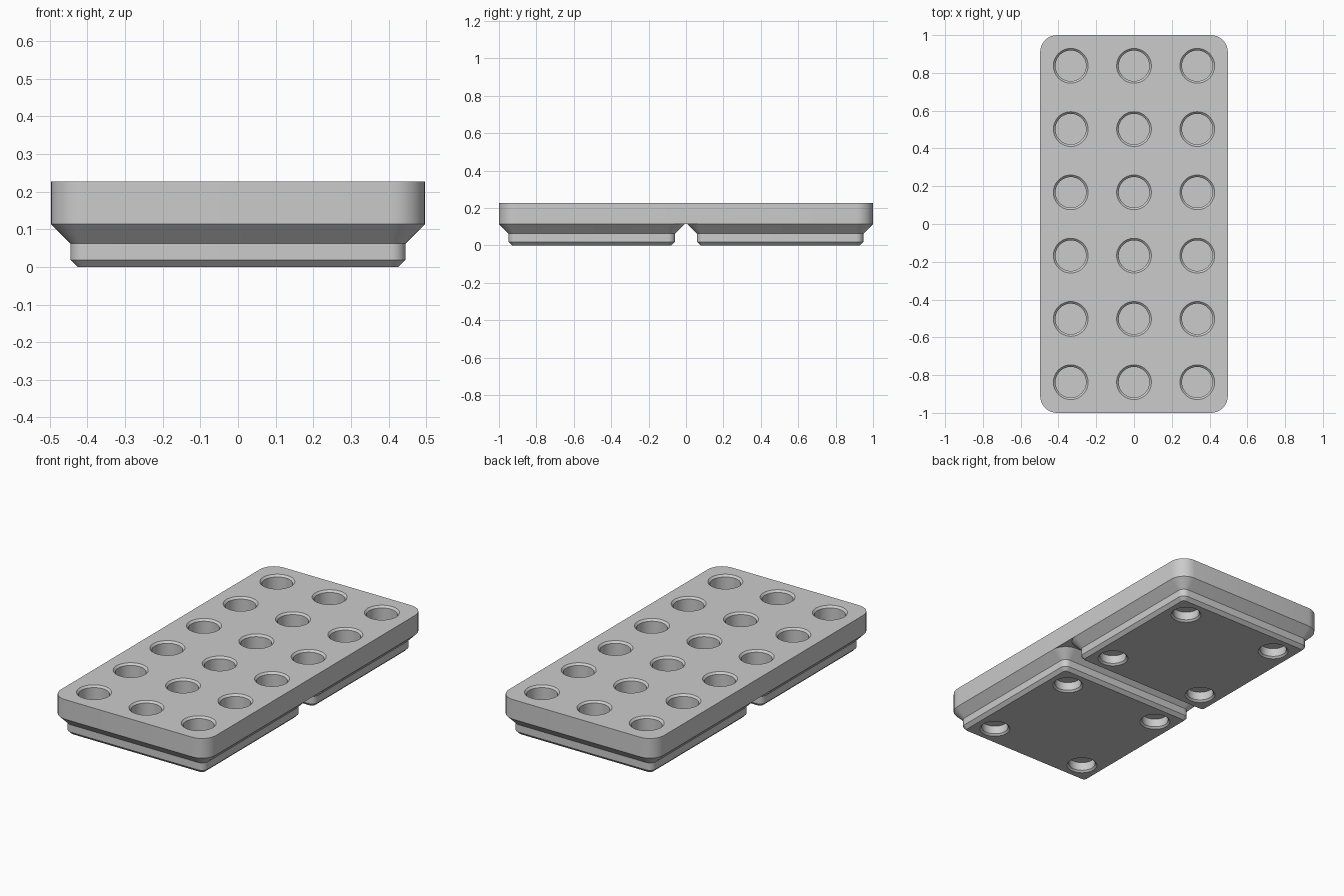
import bpy, bmesh
from math import cos, sin, pi, radians

cube = bpy.data.objects.get("Cube")
if cube:
    bpy.data.objects.remove(cube, do_unlink=True)

grey = bpy.data.materials.new("plain grey")
grey.use_nodes = True
colour = (0.6, 0.6, 0.6, 1)
grey.diffuse_color = colour
grey.node_tree.nodes["Principled BSDF"].inputs["Base Color"].default_value = colour


def rounded_rect(hx, hy, r, steps=8):
    """Outline of a rectangle with rounded corners."""
    pts = []
    for quarter, (sx, sy) in enumerate([(1, 1), (-1, 1), (-1, -1), (1, -1)]):
        for i in range(steps + 1):
            a = pi / 2 * (quarter + i / steps)
            pts.append((sx * (hx - r) + r * cos(a), sy * (hy - r) + r * sin(a)))
    return pts


def circle(r, steps=48):
    return [(r * cos(2 * pi * i / steps), r * sin(2 * pi * i / steps)) for i in range(steps)]


def loft(bm, layers, cx=0, cy=0):
    """Closed solid through (z, outline) layers, from bottom to top."""
    rings = [[bm.verts.new((cx + x, cy + y, z)) for x, y in pts] for z, pts in layers]
    n = len(rings[0])
    for low, high in zip(rings, rings[1:]):
        for i in range(n):
            j = (i + 1) % n
            bm.faces.new((low[i], low[j], high[j], high[i]))
    bm.faces.new(rings[0][::-1])
    bm.faces.new(rings[-1])


def make(name, bm):
    mesh = bpy.data.meshes.new(name)
    bm.to_mesh(mesh)
    bm.free()
    mesh.materials.append(grey)
    ob = bpy.data.objects.new(name, mesh)
    bpy.context.collection.objects.link(ob)
    return ob


def combine(target, other, operation):
    """Apply a boolean and remove the helper object."""
    mod = target.modifiers.new(operation.lower(), "BOOLEAN")
    mod.operation, mod.object, mod.solver = operation, other, "EXACT"
    bpy.context.view_layer.objects.active = target
    bpy.ops.object.modifier_apply(modifier=mod.name)
    bpy.data.objects.remove(other, do_unlink=True)


TOP, SHELF, HALF = 0.2275, 0.114, 0.497
PITCH, HOLE, CHAMFER = 0.335, 0.081, 0.011

# Upper slab
bm = bmesh.new()
outline = rounded_rect(HALF, 1, 0.09)
loft(bm, [(SHELF, outline), (TOP, outline)])
tray = make("bit_tray", bm)

# Two stepped feet
bm = bmesh.new()
steps = [(0, 0.426, 0.019), (0.019, 0.445, 0.038), (0.062, 0.445, 0.038), (SHELF, HALF, 0.09)]
for side in (-1, 1):
    loft(bm, [(z, rounded_rect(h, h, r)) for z, h, r in steps], 0, side * 0.503)
combine(tray, make("feet", bm), "UNION")

# Chamfered sockets in the top
bm = bmesh.new()
for col in range(3):
    for row in range(6):
        loft(bm, [(TOP - 0.12, circle(HOLE)), (TOP - CHAMFER, circle(HOLE)),
                  (TOP + CHAMFER, circle(HOLE + 2 * CHAMFER))],
             (col - 1) * PITCH, (row - 2.5) * PITCH)
combine(tray, make("socket_cutter", bm), "DIFFERENCE")

# Chamfered magnet holes under the feet
bm = bmesh.new()
for side in (-1, 1):
    for sx in (-1, 1):
        for sy in (-1, 1):
            loft(bm, [(-0.01, circle(0.092)), (0.01, circle(0.072)), (0.058, circle(0.072))],
                 sx * 0.311, side * 0.503 + sy * 0.311)
combine(tray, make("magnet_cutter", bm), "DIFFERENCE")

# Smooth curves, sharp edges
bpy.ops.object.select_all(action="DESELECT")
tray.select_set(True)
bpy.context.view_layer.objects.active = tray
bpy.ops.object.shade_smooth_by_angle(angle=radians(25))
